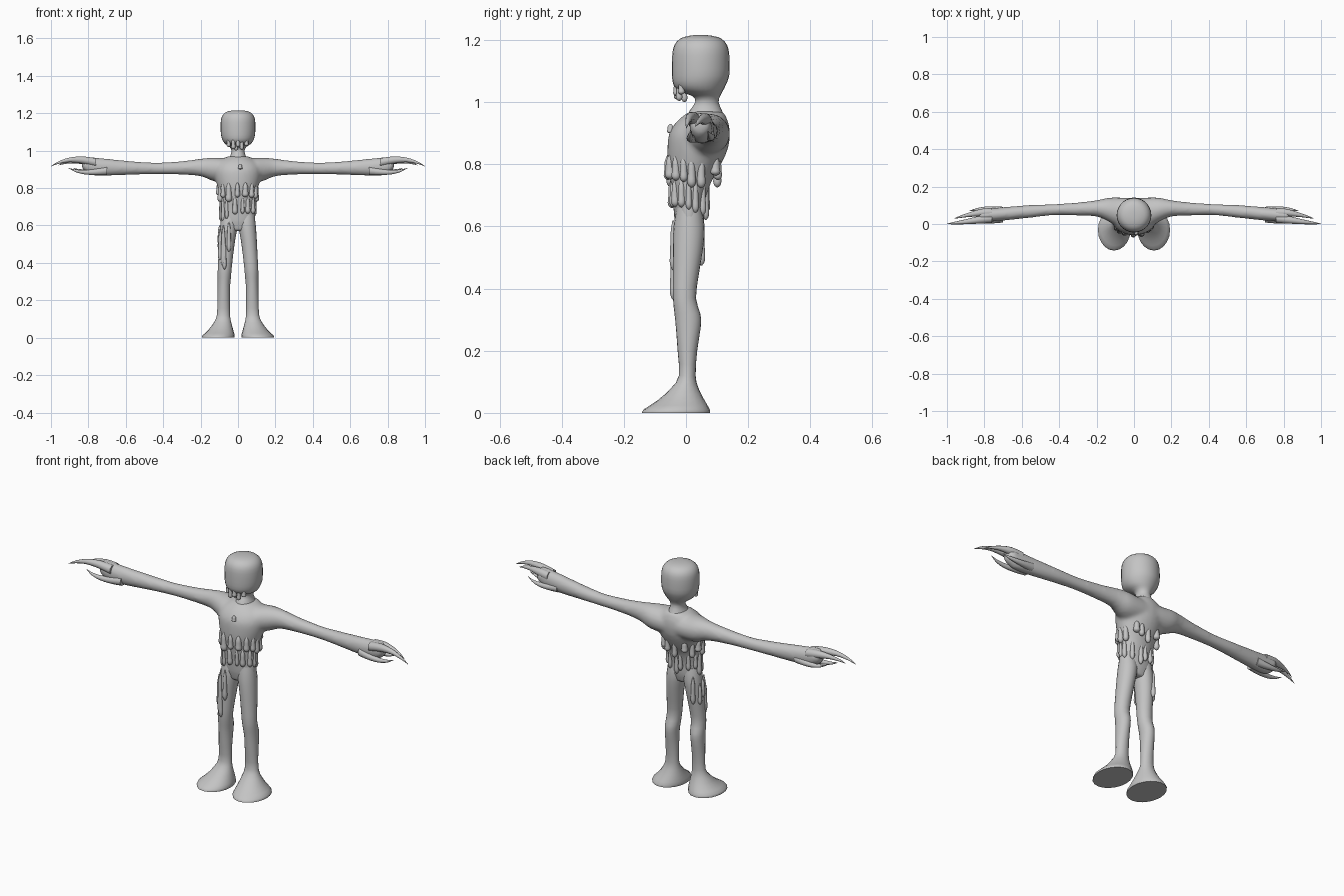
import bpy, bmesh, math, random
from mathutils import Vector

random.seed(4)
skin = bpy.data.materials.new("grey_skin")
skin.diffuse_color = (0.55, 0.55, 0.55, 1)


def spline(rows, steps):
    """Resample rows of numbers with a Catmull-Rom curve."""
    out = []
    for i in range(len(rows) - 1):
        p = [Vector(rows[min(max(i + k, 0), len(rows) - 1)]) for k in (-1, 0, 1, 2)]
        for s in range(steps):
            t = s / steps
            out.append(0.5 * (2 * p[1] + (p[2] - p[0]) * t
                              + (2 * p[0] - 5 * p[1] + 4 * p[2] - p[3]) * t * t
                              + (3 * p[1] - p[0] - 3 * p[2] + p[3]) * t ** 3))
    return out + [Vector(rows[-1])]


def loft(bm, rows, axis='z', sides=20, steps=2, flip=1):
    """Tube through rows of (position, u min, u max, v min, v max)."""
    rings = []
    for t, u0, u1, v0, v1 in spline(rows, steps):
        ring = []
        for k in range(sides):
            a = math.tau * k / sides
            u = (u0 + u1) / 2 + (u1 - u0) / 2 * math.cos(a)
            v = (v0 + v1) / 2 + (v1 - v0) / 2 * math.sin(a)
            ring.append(bm.verts.new((flip * u, v, t) if axis == 'z' else (flip * t, u, v)))
        rings.append(ring)
    for a, b in zip(rings, rings[1:]):
        for k in range(sides):
            n = (k + 1) % sides
            bm.faces.new((a[k], a[n], b[n], b[k]))
    bm.faces.new(rings[0])
    bm.faces.new(rings[-1])


def finish(bm, name):
    bmesh.ops.recalc_face_normals(bm, faces=bm.faces)
    mesh = bpy.data.meshes.new(name)
    bm.to_mesh(mesh)
    bm.free()
    mesh.materials.append(skin)
    obj = bpy.data.objects.new(name, mesh)
    bpy.context.collection.objects.link(obj)
    bpy.ops.object.select_all(action='DESELECT')
    obj.select_set(True)
    bpy.context.view_layer.objects.active = obj
    bpy.ops.object.shade_smooth_by_angle(angle=math.radians(55))
    return obj


# Torso and arms, fused into one skin
TORSO = [(0.57, -.075, .075, -.025, .045), (0.62, -.092, .092, -.037, .058),
         (0.68, -.092, .092, -.042, .062), (0.74, -.094, .094, -.05, .08),
         (0.79, -.104, .104, -.058, .108), (0.85, -.122, .122, -.06, .135),
         (0.90, -.125, .125, -.054, .142), (0.94, -.105, .105, -.028, .135),
         (0.97, -.055, .055, .01, .12)]
ARM = [(0.0, -.02, .14, .83, .96), (0.09, -.01, .142, .83, .962), (0.14, .015, .14, .84, .963),
       (0.20, .04, .127, .863, .957), (0.30, .045, .115, .872, .944), (0.43, .047, .106, .874, .936),
       (0.55, .034, .102, .872, .942), (0.70, .018, .09, .866, .957), (0.78, .012, .084, .868, .965),
       (0.82, .012, .08, .89, .965), (0.835, .025, .065, .91, .95)]
bm = bmesh.new()
loft(bm, TORSO, sides=28, steps=3)
for side in (-1, 1):
    loft(bm, ARM, axis='x', steps=3, flip=side)
body = finish(bm, "torso_and_arms")
remesh = body.modifiers.new("fuse", 'REMESH')
remesh.mode = 'VOXEL'
remesh.voxel_size = 0.009
remesh.use_smooth_shade = True
soften = body.modifiers.new("soften", 'SMOOTH')
soften.factor = 0.5
soften.iterations = 6

# Head on its neck
bm = bmesh.new()
loft(bm, [(.93, -.065, .065, -.005, .135), (.97, -.042, .042, .01, .117), (1.0, -.035, .035, .03, .105),
          (1.02, -.045, .045, .02, .11), (1.035, -.067, .067, -.02, .118), (1.055, -.082, .082, -.04, .128),
          (1.085, -.091, .091, -.045, .139), (1.13, -.093, .093, -.045, .14),
          (1.17, -.09, .09, -.042, .137), (1.195, -.078, .078, -.03, .125),
          (1.21, -.055, .055, -.007, .102), (1.216, -.02, .02, .028, .067)], sides=28)
finish(bm, "head_and_neck")

# Legs flaring into broad feet
LEG = [(0.0, .02, .192, -.142, .078), (0.012, .018, .19, -.135, .076), (0.04, .025, .16, -.092, .06),
       (0.08, .036, .13, -.048, .04), (0.12, .043, .113, -.023, .031), (0.2, .044, .11, -.027, .036),
       (0.28, .042, .109, -.033, .048), (0.32, .038, .109, -.037, .046), (0.37, .034, .108, -.042, .032),
       (0.45, .025, .104, -.042, .042), (0.53, .014, .1, -.042, .055), (0.6, .002, .095, -.04, .06),
       (0.66, .005, .088, -.03, .05)]
for side, label in ((-1, "right"), (1, "left")):
    bm = bmesh.new()
    loft(bm, LEG, flip=side)
    finish(bm, label + "_leg")

# Clawed fingers: centre points with radius, tapering to the tip
FINGERS = [
    [(.76, .03, .937, .024), (.83, .022, .95, .02), (.90, .012, .951, .013), (.96, .005, .936, .007), (1.0, .001, .917, .001)],
    [(.76, .062, .937, .024), (.82, .06, .945, .02), (.88, .05, .944, .012), (.93, .038, .934, .006), (.96, .03, .922, .001)],
    [(.70, .032, .893, .024), (.76, .02, .886, .017), (.82, .014, .885, .012), (.87, .014, .893, .007), (.905, .018, .907, .001)],
    [(.70, .07, .895, .022), (.76, .078, .89, .016), (.81, .08, .89, .011), (.85, .076, .896, .006), (.88, .07, .907, .001)]]
for side, label in ((-1, "right"), (1, "left")):
    bm = bmesh.new()
    for path in FINGERS:
        loft(bm, [(x, y - r, y + r, z - r, z + r) for x, y, z, r in path], axis='x', sides=10, steps=3, flip=side)
    finish(bm, label + "_fingers")


# Melting drips
def drip(bm, x, y, top, bottom, r):
    length = top - bottom
    shape = [(0, .15), (.06, .7), (.18, 1), (.4, .85), (.75, .75), (1, .2)]
    loft(bm, [(bottom + f * length, x - k * r, x + k * r, y - k * r, y + k * r) for f, k in shape],
         sides=10, steps=2)


def surface(rows, z, angle):
    """Point on a lofted part at a height and heading."""
    _, u0, u1, v0, v1 = min(spline(rows, 8), key=lambda row: abs(row[0] - z))
    return ((u0 + u1) / 2 + (u1 - u0) / 2 * math.cos(angle),
            (v0 + v1) / 2 + (v1 - v0) / 2 * math.sin(angle))


bm = bmesh.new()
for count, top, bottom, r in ((15, .83, .745, .016), (14, .755, .635, .013)):
    for k in range(count):
        a = math.tau * (k + random.uniform(-.25, .25)) / count
        low = bottom + random.uniform(-.025, .03)
        x, y = surface(TORSO, (top + low) / 2, a)
        drip(bm, x * .97, y, top, low, r * random.uniform(.8, 1.15))
drip(bm, .012, -.05, .93, .9, .012)
finish(bm, "torso_drips")

# Long drips down one leg, at front, outside and back
bm = bmesh.new()
for angle, top, bottom, r in ((-100, .62, .46, .012), (-65, .6, .38, .014), (-35, .58, .41, .013),
                              (-80, .52, .365, .011), (-10, .6, .5, .012), (20, .58, .47, .011), (60, .62, .475, .012)):
    x, y = surface(LEG, (top + bottom) / 2, math.radians(angle))
    drip(bm, -x, y, top, bottom, r)
finish(bm, "leg_drips")

# Drips under the chin
bm = bmesh.new()
for x, y, bottom, r in ((-.05, -.012, 1.02, .011), (-.025, -.028, 1.008, .012), (0, -.03, 1.02, .012),
                        (.02, -.022, 1.004, .011), (.045, -.015, 1.025, .012), (-.01, -.005, 1.0, .01)):
    drip(bm, x, y, 1.07, bottom, r)
finish(bm, "chin_drips")
